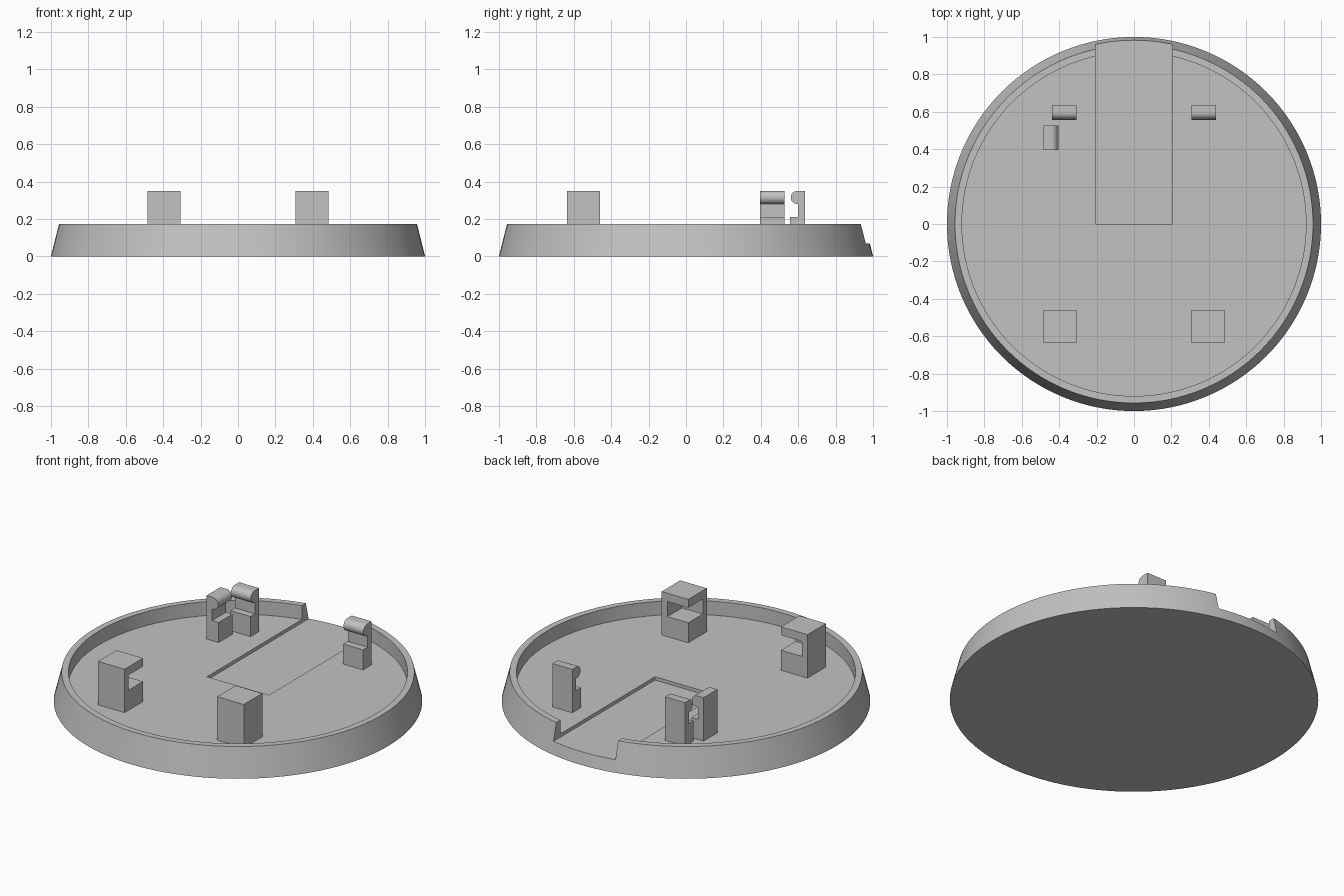
import bpy, bmesh
from math import sin, cos, pi, radians

cube = bpy.data.objects.get("Cube")
if cube:
    bpy.data.objects.remove(cube, do_unlink=True)

grey = bpy.data.materials.new("plain grey")
grey.use_nodes = True
grey.diffuse_color = (0.54, 0.54, 0.54, 1)
grey.node_tree.nodes["Principled BSDF"].inputs["Base Color"].default_value = (0.54, 0.54, 0.54, 1)

FLOOR, RECESS, TOP = 0.09, 0.07, 0.35
ROOT = FLOOR - 0.005          # posts sink slightly into the floor


def make_object(name, bm):
    bmesh.ops.recalc_face_normals(bm, faces=bm.faces)
    mesh = bpy.data.meshes.new(name)
    bm.to_mesh(mesh)
    bm.free()
    mesh.materials.append(grey)
    obj = bpy.data.objects.new(name, mesh)
    bpy.context.collection.objects.link(obj)
    return obj


def box(name, lo, hi):
    bm = bmesh.new()
    bmesh.ops.create_cube(bm, size=1)
    for v in bm.verts:
        v.co = [a + (b - a) * (c + 0.5) for a, b, c in zip(lo, hi, v.co)]
    return make_object(name, bm)


def cut(obj, cutter):
    mod = obj.modifiers.new("cut", 'BOOLEAN')
    mod.operation, mod.solver, mod.object = 'DIFFERENCE', 'EXACT', cutter
    bpy.context.view_layer.update()
    result = obj.evaluated_get(bpy.context.evaluated_depsgraph_get())
    mesh = bpy.data.meshes.new_from_object(result)
    obj.modifiers.clear()
    obj.data = mesh
    bpy.data.objects.remove(cutter, do_unlink=True)


def smooth(obj):
    bpy.ops.object.select_all(action='DESELECT')
    obj.select_set(True)
    bpy.context.view_layer.objects.active = obj
    bpy.ops.object.shade_smooth_by_angle(angle=radians(30))


# Round tray with tapered side and raised rim
def tray(name, profile, sides=128):
    bm = bmesh.new()
    rings = [[bm.verts.new((r * cos(2 * pi * i / sides), r * sin(2 * pi * i / sides), z))
              for i in range(sides)] for r, z in profile]
    for a, b in zip(rings, rings[1:]):
        for i in range(sides):
            j = (i + 1) % sides
            bm.faces.new((a[i], a[j], b[j], b[i]))
    bm.faces.new(rings[0])
    bm.faces.new(rings[-1])
    return make_object(name, bm)


base = tray("base_tray", [(1, 0), (0.957, 0.173), (0.92, 0.173), (0.92, FLOOR)])

# Channel from the centre out through the back rim
cut(base, box("channel_cutter", (-0.205, 0, RECESS), (0.205, 1.2, 0.5)))
smooth(base)

# Corner posts, slotted towards the back and the middle
for side, label in ((-1, "right"), (1, "left")):
    def span(a, b):
        return sorted((side * a, side * b))
    x0, x1 = span(0.307, 0.483)
    post = box(f"front_{label}_post", (x0, -0.635, ROOT), (x1, -0.46, TOP))
    x0, x1 = span(0.2, 0.445)
    cut(post, box("slot_cutter", (x0, -0.597, 0.21), (x1, -0.3, 0.3)))


# Hooked clip: a foot, a thin upright and a rounded lip, lip facing -y
def clip(name, centre, turn):
    hook = [(-0.002 + 0.035 * cos(a), 0.315 + 0.035 * sin(a))
            for a in (pi / 2 + pi * i / 16 for i in range(17))]
    outline = [(0.04, ROOT), (0.04, TOP)] + hook + [
        (0.003, 0.28), (0.003, 0.21), (-0.04, 0.21), (-0.04, ROOT)]
    bm = bmesh.new()
    face = bm.faces.new([bm.verts.new((-0.066, y, z)) for y, z in outline])
    moved = bmesh.ops.extrude_face_region(bm, geom=[face])["geom"]
    bmesh.ops.translate(bm, vec=(0.132, 0, 0),
                        verts=[v for v in moved if isinstance(v, bmesh.types.BMVert)])
    obj = make_object(name, bm)
    obj.location = (*centre, 0)
    obj.rotation_euler.z = turn
    smooth(obj)


clip("back_left_clip", (0.373, 0.597), 0)
clip("back_right_clip", (-0.373, 0.597), 0)
clip("side_right_clip", (-0.445, 0.461), pi / 2)
